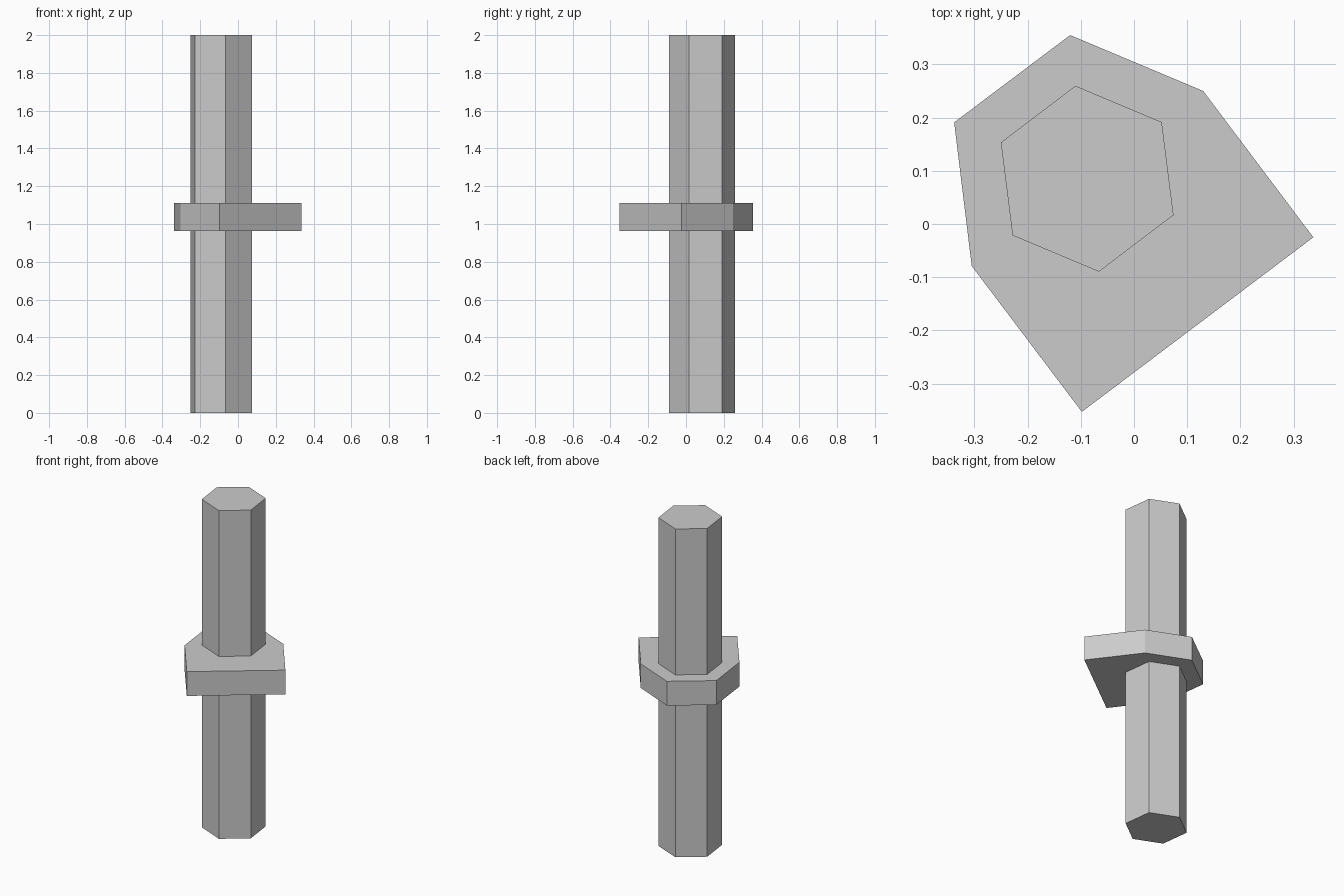
import bpy
import bmesh
from math import radians, cos, sin

cube = bpy.data.objects.get("Cube")
if cube:
    bpy.data.objects.remove(cube, do_unlink=True)

GREY = (0.6, 0.6, 0.6, 1.0)
grey = bpy.data.materials.new("plain grey")
grey.use_nodes = True
grey.diffuse_color = GREY
grey.node_tree.nodes["Principled BSDF"].inputs["Base Color"].default_value = GREY


def prism(name, outline, bottom, top):
    """Extrude a flat outline from one height to another."""
    bm = bmesh.new()
    face = bm.faces.new([bm.verts.new((x, y, bottom)) for x, y in outline])
    result = bmesh.ops.extrude_face_region(bm, geom=[face], use_keep_orig=True)
    raised = [v for v in result["geom"] if isinstance(v, bmesh.types.BMVert)]
    bmesh.ops.translate(bm, verts=raised, vec=(0, 0, top - bottom))
    bmesh.ops.recalc_face_normals(bm, faces=bm.faces)
    mesh = bpy.data.meshes.new(name)
    bm.to_mesh(mesh)
    bm.free()
    mesh.materials.append(grey)
    obj = bpy.data.objects.new(name, mesh)
    bpy.context.collection.objects.link(obj)
    return obj


# Hexagonal shaft, full height
cx, cy, radius, turn = -0.088, 0.085, 0.176, 37.2
hexagon = [(cx + radius * cos(radians(turn + 60 * i)),
            cy + radius * sin(radians(turn + 60 * i))) for i in range(6)]
prism("shaft", hexagon, 0.0, 2.0)

# Collar: hexagonal around the shaft, squared off on the front left side
collar = [(-0.12, 0.355), (-0.338, 0.191), (-0.305, -0.079),
          (-0.098, -0.353), (0.337, -0.025), (0.13, 0.25)]
prism("collar", collar, 0.963, 1.111)
